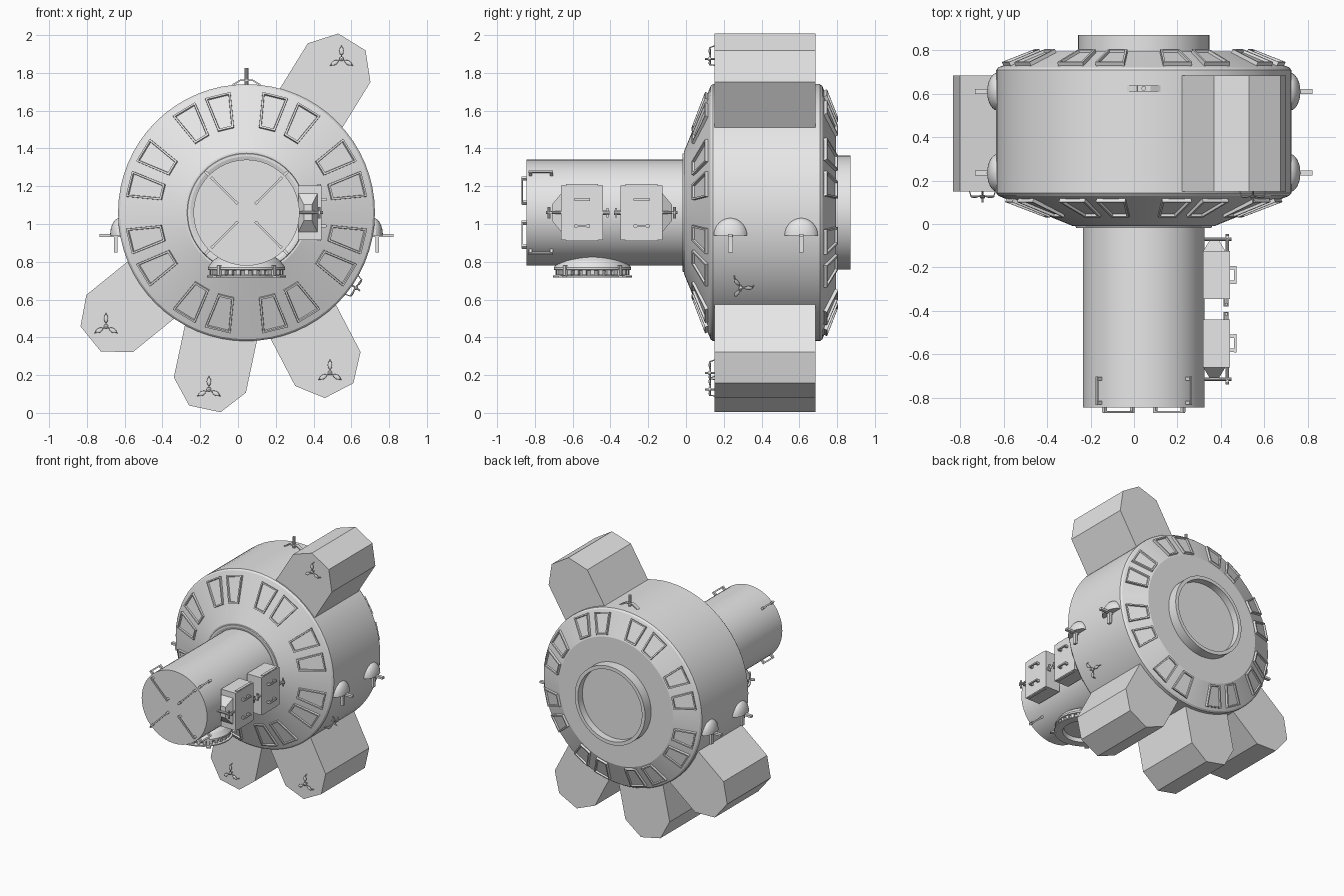
import bpy, bmesh, math
from mathutils import Matrix, Vector

if "Cube" in bpy.data.objects:
    bpy.data.objects.remove(bpy.data.objects["Cube"])

CX, CZ = 0.045, 1.06          # main axis runs along y
grey = bpy.data.materials.new("hull grey")
grey.diffuse_color = (0.8, 0.8, 0.8, 1)
grey.use_nodes = True
grey.node_tree.nodes["Principled BSDF"].inputs["Base Color"].default_value = grey.diffuse_color
T = Matrix.Translation


def finish(bm, name, smooth=True):
    bmesh.ops.recalc_face_normals(bm, faces=bm.faces)
    me = bpy.data.meshes.new(name)
    bm.to_mesh(me)
    bm.free()
    me.materials.append(grey)
    ob = bpy.data.objects.new(name, me)
    bpy.context.collection.objects.link(ob)
    if smooth:
        bpy.ops.object.select_all(action='DESELECT')
        ob.select_set(True)
        bpy.context.view_layer.objects.active = ob
        bpy.ops.object.shade_smooth_by_angle(angle=math.radians(18))
    return ob


def box(bm, M, c, s):
    bmesh.ops.create_cube(bm, size=1, matrix=M @ T(c) @ Matrix.Diagonal((*s, 1)))


def ball(bm, M, c, s):
    bmesh.ops.create_uvsphere(bm, u_segments=12, v_segments=8, radius=1,
                              matrix=M @ T(c) @ Matrix.Diagonal((*s, 1)))


def rod(bm, M, a, b, r, seg=10):
    a, b = Vector(a), Vector(b)
    R = (b - a).to_track_quat('Z', 'Y').to_matrix().to_4x4()
    bmesh.ops.create_cone(bm, cap_ends=True, segments=seg, radius1=r, radius2=r,
                          depth=(b - a).length, matrix=M @ T((a + b) / 2) @ R)


def lathe(name, profile, M, seg=64):
    """Spin (radius, height) points about local z."""
    bm = bmesh.new()
    vs = [bm.verts.new((r, 0, h)) for r, h in profile]
    es = [bm.edges.new(p) for p in zip(vs, vs[1:])]
    bmesh.ops.spin(bm, geom=vs + es, cent=(0, 0, 0), axis=(0, 0, 1),
                   angle=math.tau, steps=seg)
    bmesh.ops.remove_doubles(bm, verts=bm.verts, dist=1e-5)
    bmesh.ops.transform(bm, matrix=M, verts=bm.verts)
    return finish(bm, name)


def radial(deg, r, y):
    """Frame at a point round the axis: local z outward, local y along world y."""
    a = math.radians(deg)
    c, s = math.cos(a), math.sin(a)
    M = Matrix(((s, 0, c), (0, 1, 0), (-c, 0, s))).to_4x4()
    return T((CX + r * c, y, CZ + r * s)) @ M


def handrail(bm, M, length, h=0.025, t=0.01):
    """Rail along local y standing h above local z = 0."""
    box(bm, M, (0, 0, h), (t, length, t))
    for s in (-1, 1):
        box(bm, M, (0, s * (length / 2 - t), h / 2), (t * 1.6, t * 1.6, h))


AXIS = T((CX, 0, CZ)) @ Matrix.Rotation(-math.pi / 2, 4, 'X')   # local z -> +y

# hull: drum with two cones and a recessed rear docking ring
lathe("drum_hull", [(0, -.01), (.325, -.01), (.67, .13), (.68, .142), (.68, .71),
                    (.67, .722), (.49, .795), (.302, .795), (.302, .87),
                    (.275, .87), (.275, .815), (0, .815)], AXIS)
lathe("neck_collar", [(.28, 0), (.28, -.012), (.298, -.018), (.312, -.018), (.318, 0)], AXIS)
lathe("front_cylinder", [(0, -.845), (.281, -.845), (.281, 0), (0, 0)], AXIS, 48)

# raised trapezoid window frames, eight pairs on each cone
for name, r0, r1, y0, y1, w0, w1, nr, ny in (
        ("front_windows", .45, .635, .045, .116, .043, .069, .4, -.917),
        ("rear_windows", .50, .65, .791, .732, .046, .068, .41, .91)):
    bm = bmesh.new()
    for k in range(8):
        for off in (-8.7, 8.7):
            F = radial(22.5 + 45 * k + off, 0, 0)
            ring = []
            for h in (-.012, .016):
                ring.append([bm.verts.new(F @ Vector((x, y + ny * h, r + nr * h)))
                             for x, y, r in ((-w0, y0, r0), (w0, y0, r0),
                                             (w1, y1, r1), (-w1, y1, r1))])
            lo, hi = ring
            fs = [bm.faces.new(hi), bm.faces.new(lo[::-1])]
            fs += [bm.faces.new((lo[i], lo[(i + 1) % 4], hi[(i + 1) % 4], hi[i]))
                   for i in range(4)]
            bmesh.ops.recalc_face_normals(bm, faces=fs)
            bmesh.ops.inset_individual(bm, faces=[fs[0]], thickness=.014, depth=0)
            bmesh.ops.inset_individual(bm, faces=[fs[0]], thickness=.003, depth=-.012)
    finish(bm, name, False)


def antenna(name, M):
    """Three-bladed antenna with hub and spike, pointing along local z."""
    bm = bmesh.new()
    rod(bm, M, (0, 0, 0), (0, 0, .05), .005)
    ball(bm, M, (0, 0, .025), (.012, .012, .01))
    for k in range(3):
        B = M @ Matrix.Rotation(math.radians(90 + 120 * k), 4, 'Z')
        rod(bm, B, (0, 0, .02), (.05, 0, .025), .004, 6)
        ball(bm, B, (.042, 0, .024), (.022, .012, .006))
        rod(bm, B, (.06, 0, .024), (.07, 0, -.005), .003, 6)
    finish(bm, name)


# side pods: prisms with chamfered outer end, each with an antenna in front
SHAPE = [(-.195, .5), (.195, .5), (.195, .933), (.085, 1.062), (-.085, 1.062), (-.195, .933)]
FACE_FRONT = Matrix.Rotation(math.pi / 2, 4, 'X')               # local z -> -y
for i, deg in enumerate((58.3, 219, 258, 297.5)):
    F = radial(deg, 0, 0)
    bm = bmesh.new()
    f = bm.faces.new([bm.verts.new(F @ Vector((x, .15, z))) for x, z in SHAPE])
    ext = bmesh.ops.extrude_face_region(bm, geom=[f])
    bmesh.ops.translate(bm, vec=(0, .535, 0),
                        verts=[v for v in ext['geom'] if isinstance(v, bmesh.types.BMVert)])
    bm.faces.ensure_lookup_table()
    finish(bm, f"pod_{i + 1}", False)
    p = radial(deg, .957, .15).translation
    antenna(f"pod_antenna_{i + 1}", T(p) @ FACE_FRONT)
antenna("drum_antenna", radial(-34.5, .68, .29))

# half-dome lamps with outrigger bars on both flanks
for side, sx in (("right", 1), ("left", -1)):
    for j, y in enumerate((.235, .61)):
        M = T((CX + sx * .672, y, .94))
        bm = bmesh.new()
        bmesh.ops.create_uvsphere(bm, u_segments=24, v_segments=16, radius=1,
                                  matrix=M @ Matrix.Diagonal((.05, .088, .092, 1)))
        cut = bmesh.ops.bisect_plane(bm, geom=bm.verts[:] + bm.edges[:] + bm.faces[:],
                                     plane_co=(0, 0, .94), plane_no=(0, 0, 1), clear_inner=True)
        bmesh.ops.holes_fill(bm, edges=[e for e in bm.edges if e.is_boundary])
        box(bm, M, (sx * .045, 0, .0), (.12, .024, .016))
        box(bm, M, (sx * .02, 0, -.045), (.02, .026, .09))
        finish(bm, f"{side}_lamp_{j + 1}")

# top mast on a bent strap
bm = bmesh.new()
M = T((CX, .625, 1.735))
box(bm, M, (0, 0, .027), (.06, .028, .008))
for s in (-1, 1):
    box(bm, M @ T((s * .052, 0, .014)) @ Matrix.Rotation(s * .55, 4, 'Y'),
        (0, 0, 0), (.055, .028, .008))
rod(bm, M, (0, 0, 0), (0, 0, .09), .011)
finish(bm, "top_mast")

# handrails on the cylinder end and flanks
bm = bmesh.new()
for k in range(4):
    deg = 45 + 90 * k
    handrail(bm, radial(deg, .281, -.768), .13)
    a = math.radians(deg)
    c = T((CX + .165 * math.cos(a), -.845, CZ + .165 * math.sin(a)))
    handrail(bm, c @ Matrix.Rotation(-a, 4, 'Y') @ FACE_FRONT
             @ Matrix.Rotation(math.pi / 2, 4, 'Z'), .2, .022)
finish(bm, "handrails", False)

# equipment boxes on the right of the cylinder, with end brackets
OUT = Matrix.Rotation(math.pi / 2, 4, 'Y')                      # local z -> +x
for j, (y, s) in enumerate(((-.55, -1), (-.235, 1))):
    bm = bmesh.new()
    box(bm, Matrix(), (.38, y, 1.06), (.125, .222, .29))
    for z in (.99, 1.13):
        handrail(bm, T((.442, y, z)) @ OUT, .085)
    for z in (.915, 1.205):
        box(bm, Matrix(), (.43, y, z), (.02, .17, .012))
    # tapered end bracket
    B = T((.37, y + s * .135, 1.06)) @ Matrix.Rotation(-s * math.pi / 2, 4, 'X')
    bmesh.ops.create_cone(bm, cap_ends=True, segments=4, radius1=.145, radius2=.06,
                          depth=.05, matrix=B @ Matrix.Diagonal((.5, 1, 1, 1))
                          @ Matrix.Rotation(math.pi / 4, 4, 'Z'))
    rod(bm, Matrix(), (.31, y + s * .165, 1.06), (.45, y + s * .165, 1.06), .008)
    rod(bm, Matrix(), (.43, y + s * .11, 1.06), (.43, y + s * .19, 1.06), .008)
    rod(bm, Matrix(), (.43, y + s * .175, 1.03), (.43, y + s * .175, 1.09), .008)
    # short coupling towards the other box
    rod(bm, Matrix(), (.425, y - s * .11, 1.06), (.425, y - s * .145, 1.06), .012)
    box(bm, Matrix(), (.425, y - s * .135, 1.06), (.012, .012, .05))
    finish(bm, f"equipment_box_{j + 1}", False)

# observation turret under the cylinder
TUR = T((CX, -.495, 0))
lathe("turret", [(0, .85), (.13, .84), (.18, .805), (.205, .77), (.205, .758), (.185, .755),
                 (.17, .728), (.21, .726), (.21, .718), (.15, .718), (.14, .745), (0, .745)],
      TUR, 48)
bm = bmesh.new()
for k in range(28):
    R = TUR @ Matrix.Rotation(math.tau * k / 28, 4, 'Z')
    box(bm, R, (.186, 0, .745), (.022, .022, .03))
for k in range(4):
    R = TUR @ Matrix.Rotation(math.tau * (k + .5) / 4, 4, 'Z')
    box(bm, R, (.215, 0, .722), (.05, .03, .01))
    box(bm, R, (.205, 0, .75), (.012, .02, .06))
finish(bm, "turret_lattice", False)
